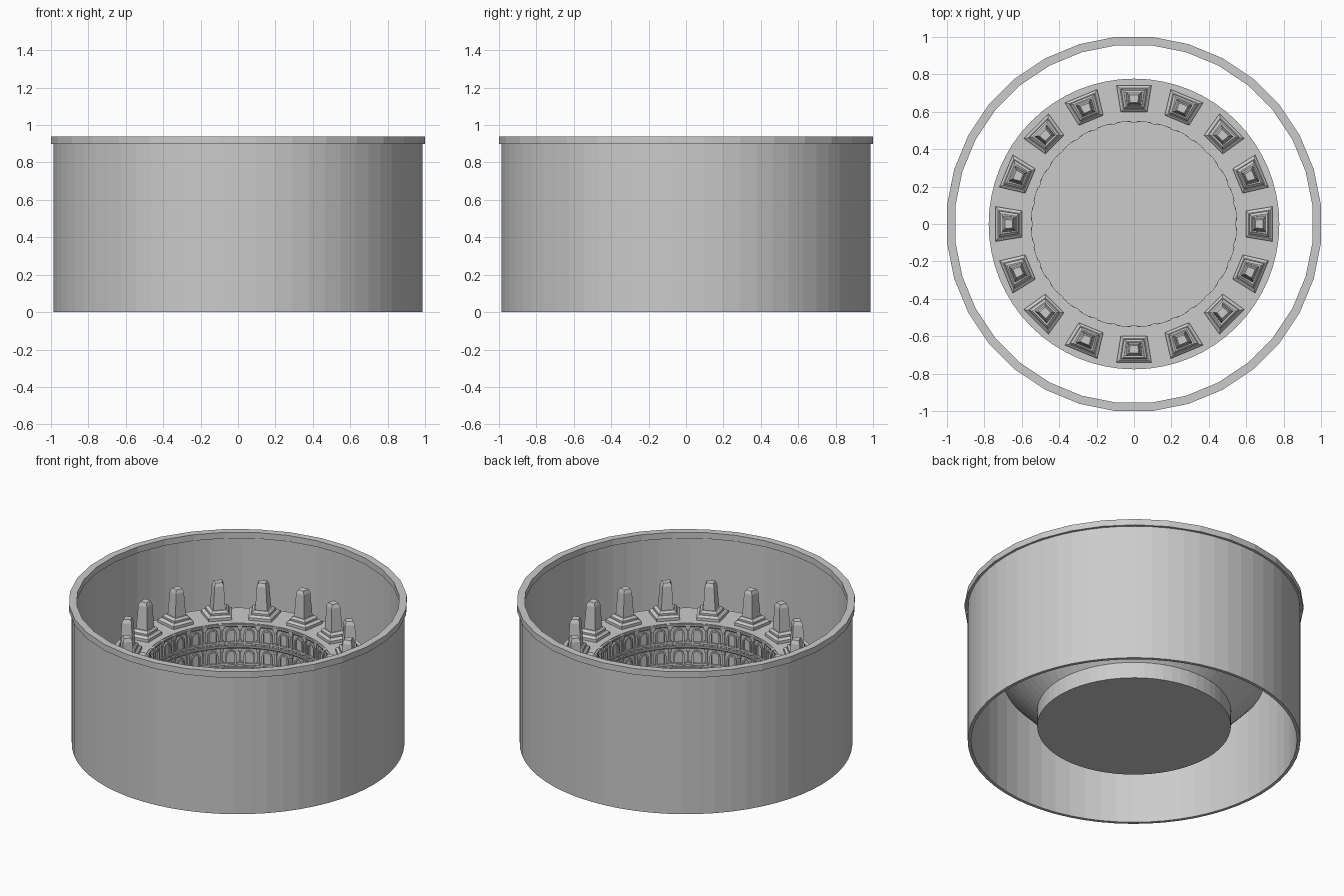
import bpy, bmesh
from math import sin, cos, pi, tau

if "Cube" in bpy.data.objects:
    bpy.data.objects.remove(bpy.data.objects["Cube"])


def finish(name, bm):
    bmesh.ops.recalc_face_normals(bm, faces=bm.faces)
    mesh = bpy.data.meshes.new(name)
    bm.to_mesh(mesh)
    bm.free()
    ob = bpy.data.objects.new(name, mesh)
    bpy.context.collection.objects.link(ob)
    return ob


def lathe(name, profile, sides, phase=0.0, closed=True):
    """Spin (radius, z) points around z; closed profiles form rings."""
    bm = bmesh.new()
    rings = []
    for i in range(sides):
        a = tau * i / sides + phase
        rings.append([bm.verts.new((r * cos(a), r * sin(a), z)) for r, z in profile])
    n = len(profile)
    for i in range(sides):
        p, q = rings[i], rings[(i + 1) % sides]
        for j in range(n if closed else n - 1):
            k = (j + 1) % n
            bm.faces.new((p[j], q[j], q[k], p[k]))
    return finish(name, bm)


def at(a, t, r, z):
    """Point at angle a: t along the tangent, r outward."""
    return (r * cos(a) - t * sin(a), r * sin(a) + t * cos(a), z)


def stack(bm, a, rc, levels, wedge=0.0):
    """Stacked rectangular sections: (half tangent, half radial, z)."""
    loops = []
    for ht, hr, z in levels:
        pts = [(-ht * (1 - wedge), -hr), (ht * (1 - wedge), -hr),
               (ht * (1 + wedge), hr), (-ht * (1 + wedge), hr)]
        loops.append([bm.verts.new(at(a, t, rc + r, z)) for t, r in pts])
    bm.faces.new(loops[0][::-1])
    bm.faces.new(loops[-1])
    for lo, hi in zip(loops, loops[1:]):
        for i in range(4):
            j = (i + 1) % 4
            bm.faces.new((lo[i], lo[j], hi[j], hi[i]))


def arch(bm, a, z, r_out, r_in, wide, thick, legs, segs=6):
    """Arched frame standing proud of the pit wall."""
    path = [(1, 0.0, -legs)] + [(1, pi * i / segs, 0) for i in range(segs + 1)]
    path.append((1, pi, -legs))
    rows = []
    for _, b, dz in path:
        row = []
        for w, r in ((wide, r_out), (wide, r_in), (wide - thick, r_in), (wide - thick, r_out)):
            row.append(bm.verts.new(at(a, w * cos(b), r, z + w * sin(b) + dz)))
        rows.append(row)
    for p, q in zip(rows, rows[1:]):
        for i in range(4):
            j = (i + 1) % 4
            bm.faces.new((p[i], q[i], q[j], p[j]))
    bm.faces.new(rows[0])
    bm.faces.new(rows[-1][::-1])


# Outer wall and its coarser rim
lathe("outer_wall", [(0.987, 0), (0.987, 0.91), (0.967, 0.91), (0.967, 0)], 64)
k = 1 / cos(pi / 32)
lathe("wall_rim", [(1.0 * k, 0.90), (1.0 * k, 0.94), (0.955 * k, 0.94), (0.955 * k, 0.90)],
      32, pi / 32)

# Sunken pit with a terrace around it and a sloping underside
lathe("pit_and_terrace", [(0.575, 0.10), (0.575, 0.205), (0.777, 0.42), (0.777, 0.53),
                          (0.56, 0.53), (0.56, 0.10)], 64)
bm = bmesh.new()
bmesh.ops.create_cone(bm, cap_ends=True, segments=64, radius1=0.575, radius2=0.575, depth=0.015)
bmesh.ops.translate(bm, verts=bm.verts, vec=(0, 0, 0.1075))
finish("pit_floor", bm)

# Sixteen tapered pillars on stepped wedge-shaped bases
bases, pillars = bmesh.new(), bmesh.new()
for i in range(16):
    a = tau * i / 16
    stack(bases, a, 0.67, [(0.082, 0.07, 0.525), (0.082, 0.07, 0.548), (0.066, 0.057, 0.560),
                           (0.062, 0.053, 0.560), (0.062, 0.053, 0.572),
                           (0.048, 0.043, 0.585)], 0.14)
    stack(pillars, a, 0.67, [(0.041, 0.037, 0.58), (0.031, 0.029, 0.735),
                             (0.023, 0.021, 0.757)], 0.1)
finish("pillar_bases", bases)
finish("pillars", pillars)

# Three tiers of arcades lining the pit wall
TIER, BAYS = 0.14, 32
for t in range(3):
    top = 0.53 - TIER * t
    lathe(f"tier_{t + 1}_cornice", [(0.565, top - 0.004), (0.549, top - 0.004),
                                    (0.549, top - 0.014), (0.555, top - 0.022),
                                    (0.565, top - 0.022)], 64)
    lathe(f"tier_{t + 1}_sill", [(0.565, top - 0.118), (0.550, top - 0.118),
                                 (0.550, top - 0.130), (0.565, top - 0.130)], 64)
    cols, arches, blocks = bmesh.new(), bmesh.new(), bmesh.new()
    for i in range(BAYS):
        a = tau * i / BAYS
        stack(cols, a, 0.555, [(0.011, 0.010, top - 0.120), (0.011, 0.010, top - 0.110),
                               (0.007, 0.007, top - 0.106), (0.007, 0.007, top - 0.042),
                               (0.011, 0.010, top - 0.036), (0.011, 0.010, top - 0.020)])
        arch(arches, a + pi / BAYS, top - 0.064, 0.565, 0.549, 0.032, 0.010, 0.054)
        for s in (-1, 1):
            stack(blocks, a + s * pi / BAYS / 2, 0.556, [(0.009, 0.009, top - 0.140),
                                                         (0.009, 0.009, top - 0.130)])
    finish(f"tier_{t + 1}_columns", cols)
    finish(f"tier_{t + 1}_arches", arches)
    finish(f"tier_{t + 1}_blocks", blocks)

# Small brackets along the lip of the pit
bm = bmesh.new()
for i in range(32):
    stack(bm, tau * i / 32, 0.553, [(0.016, 0.010, 0.505), (0.016, 0.010, 0.528)])
finish("lip_brackets", bm)
